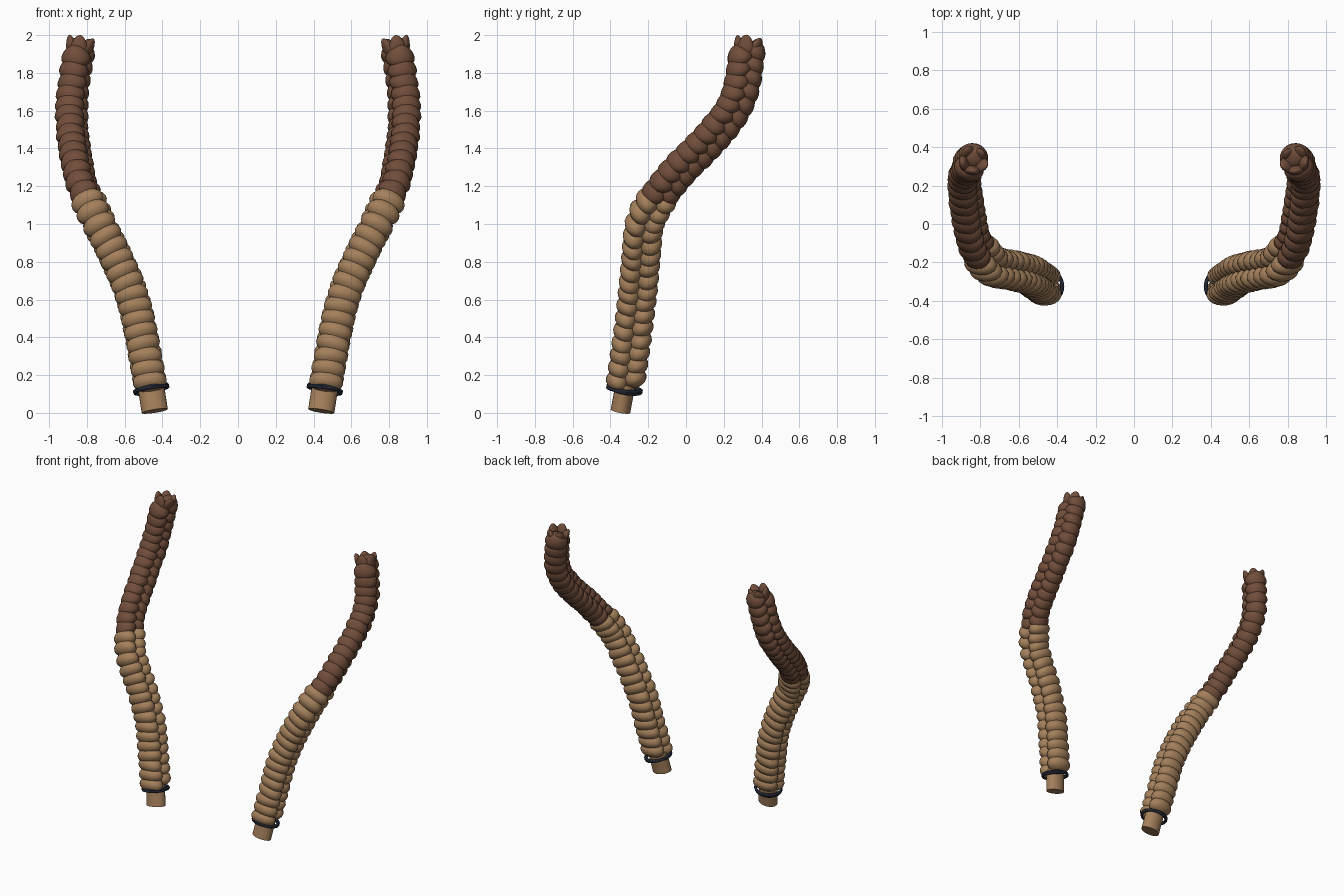
import bpy, bmesh, math, random
from mathutils import Vector, Matrix

if "Cube" in bpy.data.objects:
    bpy.data.objects.remove(bpy.data.objects["Cube"])

random.seed(4)

def material(name, rgb):
    m = bpy.data.materials.new(name)
    m.diffuse_color = (*rgb, 1)
    m.use_nodes = True
    m.node_tree.nodes["Principled BSDF"].inputs["Base Color"].default_value = m.diffuse_color
    return m

TAN = material("tan hair", (0.37, 0.215, 0.105))
BROWN = material("brown hair", (0.165, 0.075, 0.043))
BLACK = material("dark band", (0.014, 0.018, 0.03))

# Centre line of the right-hand braid
PATH = [Vector(p) for p in [
    (0.44, -0.35, 0.0), (0.46, -0.325, 0.13), (0.51, -0.285, 0.4), (0.555, -0.26, 0.6),
    (0.635, -0.24, 0.8), (0.735, -0.22, 1.0), (0.782, -0.172, 1.1), (0.825, -0.105, 1.2),
    (0.85, -0.02, 1.3), (0.865, 0.08, 1.4), (0.877, 0.17, 1.5), (0.88, 0.245, 1.6),
    (0.875, 0.288, 1.7), (0.86, 0.308, 1.8), (0.832, 0.33, 1.97)]]

def catmull(p0, p1, p2, p3, t):
    return 0.5 * (2 * p1 + (p2 - p0) * t + (2 * p0 - 5 * p1 + 4 * p2 - p3) * t * t
                  + (3 * p1 - p0 - 3 * p2 + p3) * t ** 3)

def dense_path():
    ext = [2 * PATH[0] - PATH[1]] + PATH + [2 * PATH[-1] - PATH[-2]]
    pts = [catmull(*ext[i:i + 4], k / 20) for i in range(len(PATH) - 1) for k in range(20)]
    return pts + [PATH[-1]]

PTS = dense_path()
LEN = [0.0]
for a, b in zip(PTS, PTS[1:]):
    LEN.append(LEN[-1] + (b - a).length)

def frame(s):
    """Matrix at arc length s: x across the two strands, y over the seam, z along the path."""
    i = max(j for j in range(len(LEN) - 1) if LEN[j] <= s or j == 0)
    f = (s - LEN[i]) / (LEN[i + 1] - LEN[i])
    pos = PTS[i].lerp(PTS[i + 1], f)
    t = (PTS[min(i + 5, len(PTS) - 1)] - PTS[max(i - 5, 0)]).normalized()
    n = Vector((0, 1, 0))
    n = (n - t * n.dot(t)).normalized()
    twist = math.radians(20) * min(1, max(0, (pos.z - 0.95) / 0.4))
    n = Matrix.Rotation(twist, 3, t) @ n
    b = t.cross(n)
    return Matrix.Translation(pos) @ Matrix((n, b, t)).transposed().to_4x4()

def finish(bm, name, mat, angle=50):
    bmesh.ops.recalc_face_normals(bm, faces=bm.faces)
    me = bpy.data.meshes.new(name)
    bm.to_mesh(me)
    bm.free()
    ob = bpy.data.objects.new(name, me)
    bpy.context.collection.objects.link(ob)
    me.materials.append(mat)
    bpy.ops.object.select_all(action='DESELECT')
    bpy.context.view_layer.objects.active = ob
    ob.select_set(True)
    bpy.ops.object.shade_smooth_by_angle(angle=math.radians(angle))
    m = ob.modifiers.new("both_sides", 'MIRROR')
    m.use_axis = (True, False, False)
    m.use_mirror_merge = False
    return ob

def add_lobe(bm, mat, radii, flare):
    """One plump braid lobe, wider towards its lower rim (or upper, if flare is negative)."""
    vs = bmesh.ops.create_uvsphere(bm, u_segments=18, v_segments=10, radius=1)['verts']
    for v in vs:
        k = 1 - flare * v.co.z
        v.co = mat @ Vector((v.co.x * radii[0] * k, v.co.y * radii[1] * k, v.co.z * radii[2]))

# Overlapping lobes in two staggered strands, tan below and brown above
lower, upper = bmesh.new(), bmesh.new()
STEP = 0.034
s, i = 0.17, 0
while s < LEN[-1] - 0.05:
    side = 1 if i % 2 else -1
    F = frame(s)
    dark = F.translation.z > 1.145
    tilt = math.radians(33 if dark else -33) * side
    M = F @ Matrix.Translation((side * 0.04, 0, 0)) @ Matrix.Rotation(tilt, 4, 'Y') \
        @ Matrix.Rotation(random.uniform(-0.15, 0.15), 4, 'X')
    if dark:
        add_lobe(upper, M, (0.066, 0.077, 0.062), 0.28)
    else:
        add_lobe(lower, M, (0.063, 0.09, 0.06), 0.15)
    s += STEP
    i += 1

# Loose tufts at the tip
F = frame(LEN[-1] - 0.06)
for k in range(5):
    a = k * math.tau / 5 + 0.4
    M = F @ Matrix.Rotation(a, 4, 'Z') @ Matrix.Translation((0.046, 0, 0.02)) \
        @ Matrix.Rotation(random.uniform(0.1, 0.5), 4, 'Y')
    add_lobe(upper, M, (0.026, 0.045, 0.064), 0.2)
finish(lower, "lower_braid", TAN)
finish(upper, "upper_braid", BROWN)

# Plain stub below the band
bm = bmesh.new()
F = frame(0.085)
bmesh.ops.create_cone(bm, cap_ends=True, segments=24, radius1=0.07, radius2=0.07, depth=0.15,
                      matrix=F @ Matrix.Diagonal((0.75, 1, 1, 1)))
finish(bm, "braid_stub", TAN)

# Hair band: two slightly crossed rings
def add_ring(bm, mat, R, r, nu=32, nv=8):
    g = [[bm.verts.new(mat @ Vector(((R + r * math.cos(v)) * math.cos(u),
                                     (R + r * math.cos(v)) * math.sin(u), r * math.sin(v))))
          for v in (math.tau * j / nv for j in range(nv))]
         for u in (math.tau * k / nu for k in range(nu))]
    for k in range(nu):
        for j in range(nv):
            a, b = g[k], g[(k + 1) % nu]
            bm.faces.new((a[j], b[j], b[(j + 1) % nv], a[(j + 1) % nv]))

bm = bmesh.new()
for tx, ty in ((0.07, 0.03), (-0.02, -0.06)):
    add_ring(bm, frame(0.13) @ Matrix.Rotation(tx, 4, 'X') @ Matrix.Rotation(ty, 4, 'Y'), 0.088, 0.01)
finish(bm, "hair_band", BLACK)
